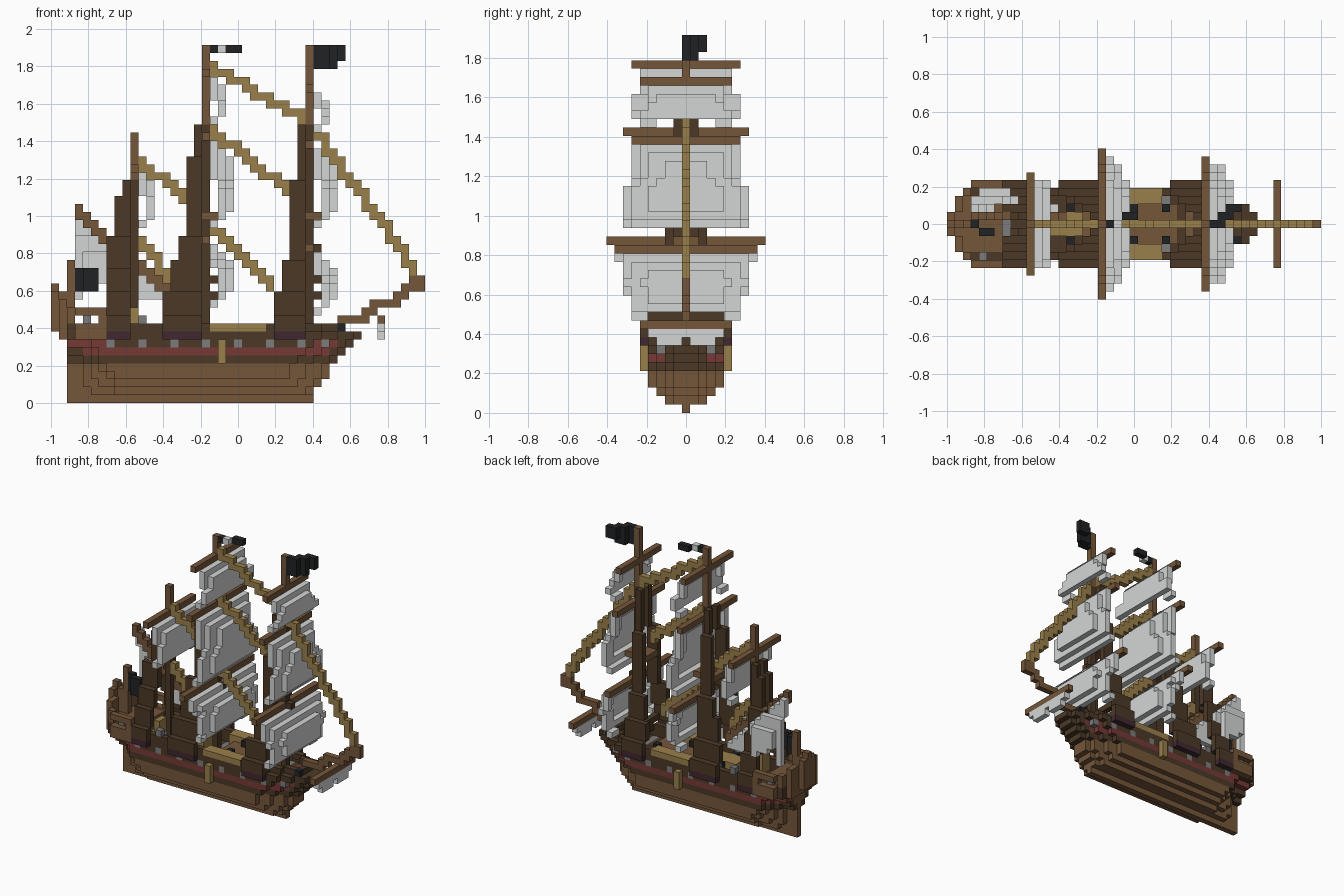
import bpy, bmesh
from mathutils import Vector

if "Cube" in bpy.data.objects:
    bpy.data.objects.remove(bpy.data.objects["Cube"])

V = 2 / 47          # block size
MID = 23            # block column at x = 0


def lin(h):
    c = [int(h[n:n + 2], 16) / 255 for n in (0, 2, 4)]
    return tuple(((v + 0.055) / 1.055) ** 2.4 if v > 0.04 else v / 12.92 for v in c) + (1,)


COLORS = dict(brown="75563A", dark="4B3927", gold="9A7F4B", white="D4D6D5", black="212224",
              red="763A35", plum="40272F", grey="7C7C7C")
MATS = {}
for name, code in COLORS.items():
    m = bpy.data.materials.new(name + "_paint")
    m.use_nodes = True
    m.diffuse_color = lin(code)
    m.node_tree.nodes["Principled BSDF"].inputs["Base Color"].default_value = lin(code)
    MATS[name] = m

taken = set()
AXES = [Vector(a) for a in ((1, 0, 0), (0, 1, 0), (0, 0, 1))]


def make(name, cells):
    """Turn blocks {(i, j, k): colour} into one mesh of their outer faces."""
    cells = {c: col for c, col in cells.items() if c not in taken}
    taken.update(cells)
    used = sorted(set(cells.values()))
    bm = bmesh.new()
    for c, col in cells.items():
        mid = Vector(((c[0] - MID) * V, c[1] * V, (c[2] + 0.5) * V))
        for n in range(3):
            u, w = AXES[(n + 1) % 3], AXES[(n + 2) % 3]
            for s in (1, -1):
                side = list(c)
                side[n] += s
                if tuple(side) in cells:
                    continue
                ring = [(1, 1), (-1, 1), (-1, -1), (1, -1)][::s]
                f = bm.faces.new([bm.verts.new(mid + (AXES[n] * s + u * a + w * b) * V / 2)
                                  for a, b in ring])
                f.material_index = used.index(col)
    bmesh.ops.remove_doubles(bm, verts=bm.verts, dist=V / 100)
    mesh = bpy.data.meshes.new(name)
    bm.to_mesh(mesh)
    bm.free()
    for col in used:
        mesh.materials.append(MATS[col])
    bpy.context.collection.objects.link(bpy.data.objects.new(name, mesh))


def box(i, j, k, col):
    """Blocks in inclusive ranges."""
    return {(a, b, c): col for a in range(i[0], i[1] + 1)
            for b in range(j[0], j[1] + 1) for c in range(k[0], k[1] + 1)}


def both(i, j, k, col):
    """The same box on both sides of the ship."""
    return box(i, j, k, col) | box(i, (-j[1], -j[0]), k, col)


def stair(i0, k0, i1, k1, col, j=0):
    """Stepped straight line."""
    out = {}
    for i in range(i0, i1 + 1):
        a = k0 + (k1 - k0) * (i - i0) / (i1 - i0 + 1)
        b = k0 + (k1 - k0) * (i + 1 - i0) / (i1 - i0 + 1)
        out |= box((i, i), (j, j), (round(min(a, b)), round(max(a, b))), col)
    return out


# Hull: half width by level, tapered at bow and stern
BOW_END = [32, 32, 33, 34, 34, 35, 36, 37, 38, 36]
BOW_TAPER = [1, 2, 2, 3, 3]


def half_width(i, k):
    if k == 0:
        return 0
    w = min(k + 1, 4)
    d = BOW_END[k] - i
    if d < len(BOW_TAPER):
        w = min(w, BOW_TAPER[d])
    aft = (i - 2) * (k + 1) // 6
    return min(w, max(aft, k - 4) if k > 4 else aft)


def hull_color(i, k, at_side):
    if k < 5 or i == 2 and not at_side:
        return "brown"
    if k == 7 and (i % 4 == 3 and 6 < i < 32 or i == 34):
        return "grey"
    if k == 6 and 3 < i < 35 or k == 7 and (i < 7 or i in (33, 35)):
        return "red"
    return "dark"


hull = {}
for k in range(10):
    for i in range(2, BOW_END[k] + 1):
        w = half_width(i, k)
        for j in range(-w, w + 1):
            if k < 8 or abs(j) == w or i == BOW_END[k]:
                waist = k == 9 and 19 < i < 27
                hull[i, j, k] = "gold" if waist else hull_color(i, k, abs(j) == w)
make("hull", hull)

# Deck planks, hatch, guns and pin rail
make("waist_planks", both((20, 26), (3, 3), (8, 9), "gold"))
make("waist_hatch", box((21, 28), (-2, 2), (8, 8), "brown"))
make("mid_deck", box((13, 17), (-1, 1), (8, 9), "gold"))
guns = {}
for i in (15, 23, 27, 36):
    guns |= both((i, i), (2, 2), (9, 9), "black")
for i in (11, 15):
    guns |= both((i, i), (4, 4), (10, 10), "grey") | both((i, i), (3, 3), (9, 9), "grey")
make("deck_guns", guns)
make("side_ladders", both((21, 21), (5, 5), (5, 7), "gold"))
make("deck_steps", box((10, 10), (-3, -2), (8, 11), "gold"))
make("pin_rail", box((31, 31), (-4, 4), (11, 11), "dark"))

# Stern gallery with open rail, highest at the very back
gallery = {}
plan = [1, 3, 4, 5, 5, 5, 5]
for i, w in enumerate(plan):
    gallery |= box((i, i), (-w, w), (9 if i == 0 else 8, 9), "brown")
    inner = plan[i - 1] if i else -1
    for j in range(-w, w + 1):
        if abs(j) == w or abs(j) > inner:
            for k in range(10, max(14 - i, 12)):
                if k != 10 or i < 3 or i == 6:
                    gallery[i, j, k] = "brown"
gallery |= box((0, 0), (0, 0), (14, 14), "brown") | box((1, 1), (0, 0), (10, 13), "brown")
gallery |= both((4, 4), (4, 4), (10, 10), "grey")
make("stern_gallery", gallery)

# Masts: (column, dark top, pole top)
for name, i, low, top in (("mizzen", 10, 27, 33), ("main", 19, 34, 44), ("fore", 32, 34, 44)):
    make(name + "_mast", box((i, i), (0, 0), (8, low), "dark")
         | box((i, i), (0, 0), (low + 1, top), "brown"))

# Shrouds: tiers of (bottom, top, length, offset from centre)
MAIN = [(9, 10, 5, 5), (11, 13, 5, 4), (14, 17, 4, 3), (18, 20, 3, 3), (21, 30, 2, 2), (31, 34, 1, 1)]
FORE = [(9, 10, 4, 5), (11, 13, 4, 4), (14, 17, 3, 3), (18, 27, 2, 2), (28, 34, 1, 1)]
MIZZEN = [(9, 10, 3, 5), (11, 13, 3, 4), (14, 16, 3, 3), (17, 20, 3, 2), (21, 25, 2, 1), (26, 27, 1, 1)]
for name, i, tiers in (("mizzen", 10, MIZZEN), ("main", 19, MAIN), ("fore", 32, FORE)):
    web = both((i - tiers[0][2], i - 1), (5, 5), (8, 8), "plum")
    for k0, k1, n, j in tiers:
        web |= both((i - n, i - 1), (j, j), (k0, k1), "dark")
    make(name + "_shrouds", web)

# Fighting tops and rope pegs
for name, i in (("main", 19), ("fore", 32)):
    make(name + "_top", box((i - 2, i + 1), (-1, 1), (23, 23), "brown"))
    pegs = {}
    for k in range(13, 20, 2):
        pegs |= box((i + 1, i + 1), (0, 0), (k, k), "dark")
    make(name + "_pegs", pegs)


# Square sails that belly forward, each hung from a yard
def square_sail(name, i, yard_k, yard_w, bottom, w_top, w_low, belly, legs):
    make(name + "_yard", box((i, i), (-yard_w, yard_w), (yard_k, yard_k), "brown"))
    cells = {}
    top = yard_k - 1
    for k in range(bottom, top + 1):
        rise = (k - bottom) / (top - bottom)
        w = round(w_low + (w_top - w_low) * rise)
        for j in range(-w, w + 1):
            edge = w - abs(j)
            if legs and k == bottom and edge > 1:
                continue
            d = min(belly, top - k, k - bottom, (edge + 1 + (rise < 0.6)) // 2)
            cells[i + 1 + d, j, k] = "white"
    make(name + "_sail", cells)


square_sail("main_course", 19, 20, 9, 12, 8, 6, 2, True)
square_sail("main_topsail", 19, 33, 7, 22, 6, 7, 2, False)
square_sail("main_topgallant", 19, 41, 6, 35, 5, 6, 1, True)
square_sail("fore_course", 32, 19, 8, 11, 7, 6, 2, True)
square_sail("fore_topsail", 32, 32, 6, 22, 5, 6, 2, False)
square_sail("fore_topgallant", 32, 39, 5, 34, 4, 5, 1, True)
square_sail("mizzen_topsail", 10, 29, 6, 22, 5, 5, 1, True)

# Slanted sail at the stern
make("lateen_yard", stair(3, 24, 14, 13, "brown", 1))
lateen = {}
for i in range(3, 14):
    for k in range(13, 26 - i + 1):
        if i < 7 and k < 16 - (i - 3) // 2 and i != 3:
            continue
        j = 2 + (k < 21 and i < 9) + (k < 19 and 3 < i < 8)
        lateen[i, j, k] = "white"
make("lateen_sail", lateen)

# Bowsprit with its small sail
make("bowsprit", stair(36, 9, 45, 14, "brown") | box((45, 46), (0, 0), (14, 15), "brown")
     | box((37, 38), (-1, 1), (8, 8), "dark"))
make("sprit_yard", box((41, 41), (-5, 5), (10, 10), "brown"))
make("sprit_sail", box((41, 41), (-4, 4), (9, 9), "white") | both((41, 41), (1, 3), (8, 8), "white"))

# Stays between the masts
STAYS = dict(upper=(20, 42, 31, 35), fore=(33, 34, 45, 16), middle=(20, 34, 29, 26),
             lower=(20, 22, 27, 14), mizzen=(11, 30, 19, 23), mizzen_low=(11, 20, 14, 15))
for name, ends in STAYS.items():
    make(name + "_stay", stair(*ends, "gold"))

# Flags
make("main_pennant", {(20, 0, 44): "black", (21, 0, 44): "white",
                      (22, 1, 44): "black", (23, 1, 44): "black"})
flag = {}
for i, j in ((33, 0), (34, 0), (34, 1), (35, 1), (35, 2), (36, 2)):
    flag |= box((i, i), (j, j), (43 if j > 1 else 42, 44), "black")
make("fore_flag", flag)
make("stern_staff", box((2, 2), (0, 0), (10, 17), "brown"))
make("stern_flag", box((3, 3), (0, 0), (14, 16), "black") | box((4, 5), (-1, -1), (14, 16), "black"))
